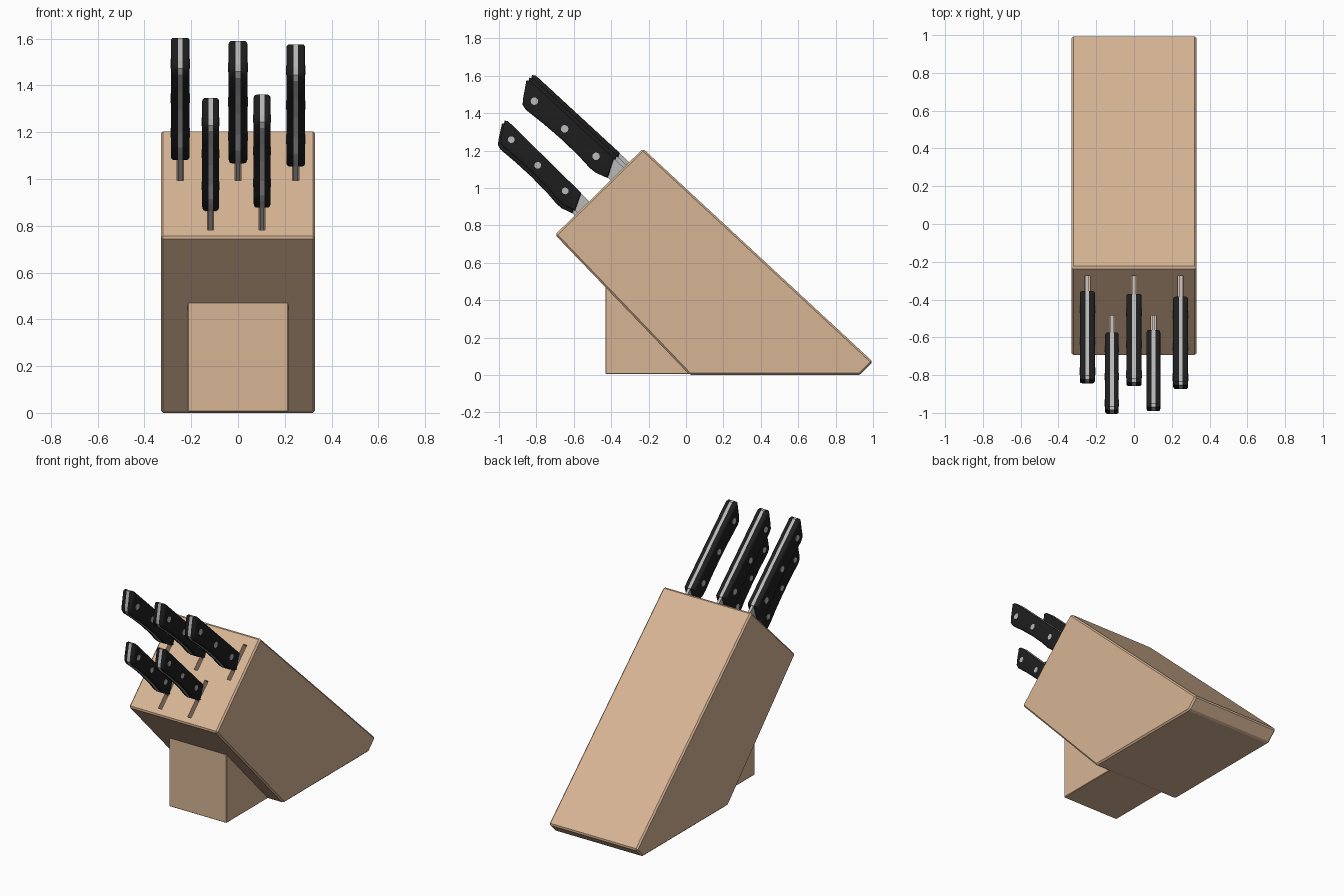
import bpy, bmesh, math
from mathutils import Vector

if "Cube" in bpy.data.objects:
    bpy.data.objects.remove(bpy.data.objects["Cube"])


def material(name, rgb):
    m = bpy.data.materials.new(name)
    m.diffuse_color = (*rgb, 1)
    m.use_nodes = True
    m.node_tree.nodes["Principled BSDF"].inputs["Base Color"].default_value = m.diffuse_color
    return m


WOOD = material("light_wood", (0.68, 0.46, 0.30))
BLACK = material("black_handle", (0.013, 0.013, 0.013))
STEEL = material("steel", (0.49, 0.49, 0.49))


def add_prism(bm, pts, x0, x1):
    """Extrude a (y, z) outline from x0 to x1."""
    lo = [bm.verts.new((x0, p[0], p[1])) for p in pts]
    hi = [bm.verts.new((x1, p[0], p[1])) for p in pts]
    bm.faces.new(lo)
    bm.faces.new(hi)
    for i in range(len(pts)):
        j = (i + 1) % len(pts)
        bm.faces.new((lo[i], lo[j], hi[j], hi[i]))


def finish(bm, name, mat, smooth=False):
    bmesh.ops.recalc_face_normals(bm, faces=bm.faces)
    me = bpy.data.meshes.new(name)
    bm.to_mesh(me)
    bm.free()
    me.materials.append(mat)
    if smooth:
        me.polygons.foreach_set("use_smooth", [True] * len(me.polygons))
        me.set_sharp_from_angle(angle=math.radians(35))
    ob = bpy.data.objects.new(name, me)
    bpy.context.collection.objects.link(ob)
    return ob


def prism(name, pts, x0, x1, mat, bevel=0.0, outer_x=None, segments=1):
    """Prism with all edges bevelled, or only the rim of the face at outer_x."""
    bm = bmesh.new()
    add_prism(bm, pts, x0, x1)
    bmesh.ops.recalc_face_normals(bm, faces=bm.faces)
    if bevel:
        edges = [e for e in bm.edges if outer_x is None
                 or all(abs(v.co.x - outer_x) < 1e-5 for v in e.verts)]
        bmesh.ops.bevel(bm, geom=edges, offset=bevel, segments=segments,
                        profile=0.5, affect='EDGES', clamp_overlap=True)
    return finish(bm, name, mat, smooth=outer_x is not None)


# Slanted block and the stand under its overhang
block = prism("block", [(-0.70, 0.75), (-0.23, 1.21), (1.0, 0.07), (0.93, 0), (0.02, 0)],
              -0.33, 0.33, WOOD, 0.01)
prism("stand", [(-0.43, 0.006), (0.02, 0.006), (0.02, 0.012), (-0.43, 0.475)],
      -0.215, 0.215, WOOD, 0.005)

# Knives: x, spine corner (y, z), axis angle in degrees, scale, slot range
UP, LOW = (0.065, 0.31), (0.355, 0.612)
KNIVES = [
    ("large_knife_left", -0.247, (-0.355, 1.188), 42.7, 1.0, UP),
    ("large_knife_middle", 0.0, (-0.370, 1.174), 42.7, 1.0, UP),
    ("large_knife_right", 0.247, (-0.385, 1.160), 42.7, 1.0, UP),
    ("small_knife_left", -0.117, (-0.574, 0.959), 44.5, 0.9, LOW),
    ("small_knife_right", 0.103, (-0.560, 0.973), 44.5, 0.9, LOW),
]

# Slots cut square into the top face
TOP = Vector((-0.23, 1.21))
DOWN = Vector((-0.47, -0.46)).normalized()
OUT = Vector((DOWN.y, -DOWN.x))
bm = bmesh.new()
for _, x, _, _, _, (s0, s1) in KNIVES:
    add_prism(bm, [TOP + DOWN * s + OUT * h for s, h in
                   ((s0, 0.05), (s1, 0.05), (s1, -0.35), (s0, -0.35))],
              x - 0.013, x + 0.013)
cutter = finish(bm, "slot_cutter", WOOD)
cutter.hide_render = True
cutter.hide_viewport = True
cut = block.modifiers.new("slots", 'BOOLEAN')
cut.operation = 'DIFFERENCE'
cut.solver = 'EXACT'
cut.object = cutter

# Handle outline: distance along the handle, distance from the spine
HANDLE = [(0, 0), (0.61, 0), (0.626, 0.012), (0.572, 0.098), (0.552, 0.122), (0.521, 0.130),
          (0.40, 0.121), (0.28, 0.117), (0.15, 0.119), (0.06, 0.127), (0.02, 0.124),
          (-0.047, 0.102)]
BLADE = [(0.0, 0.002), (-0.30, 0.002), (-0.30, 0.10), (-0.047, 0.10)]
RIVETS = [(0.519, 0.065), (0.30, 0.064), (0.077, 0.058)]

for name, x, origin, angle, scale, _ in KNIVES:
    t = math.radians(angle)
    along = Vector((-math.cos(t), math.sin(t)))
    across = Vector((-math.sin(t), -math.cos(t)))

    def place(pts):
        return [Vector(origin) + (along * a + across * b) * scale for a, b in pts]

    half = 0.036 + 0.004 * (scale == 1.0)
    # Full tang and blade
    prism(name + "_tang", place(HANDLE), x - 0.010, x + 0.010, STEEL)
    prism(name + "_blade", place(BLADE), x - 0.009, x + 0.009, STEEL)
    # Black scales on both sides
    for side, sx in (("left", -1), ("right", 1)):
        prism(f"{name}_{side}_scale", place(HANDLE), x + sx * 0.010, x + sx * half, BLACK,
              0.012, x + sx * half, 3)
    # Rivets through the handle
    bm = bmesh.new()
    for c in place(RIVETS):
        ring = [(c.x + 0.02 * scale * math.cos(i * math.tau / 16),
                 c.y + 0.02 * scale * math.sin(i * math.tau / 16)) for i in range(16)]
        add_prism(bm, ring, x - half - 0.002, x + half + 0.002)
    finish(bm, name + "_rivets", STEEL, smooth=True)
